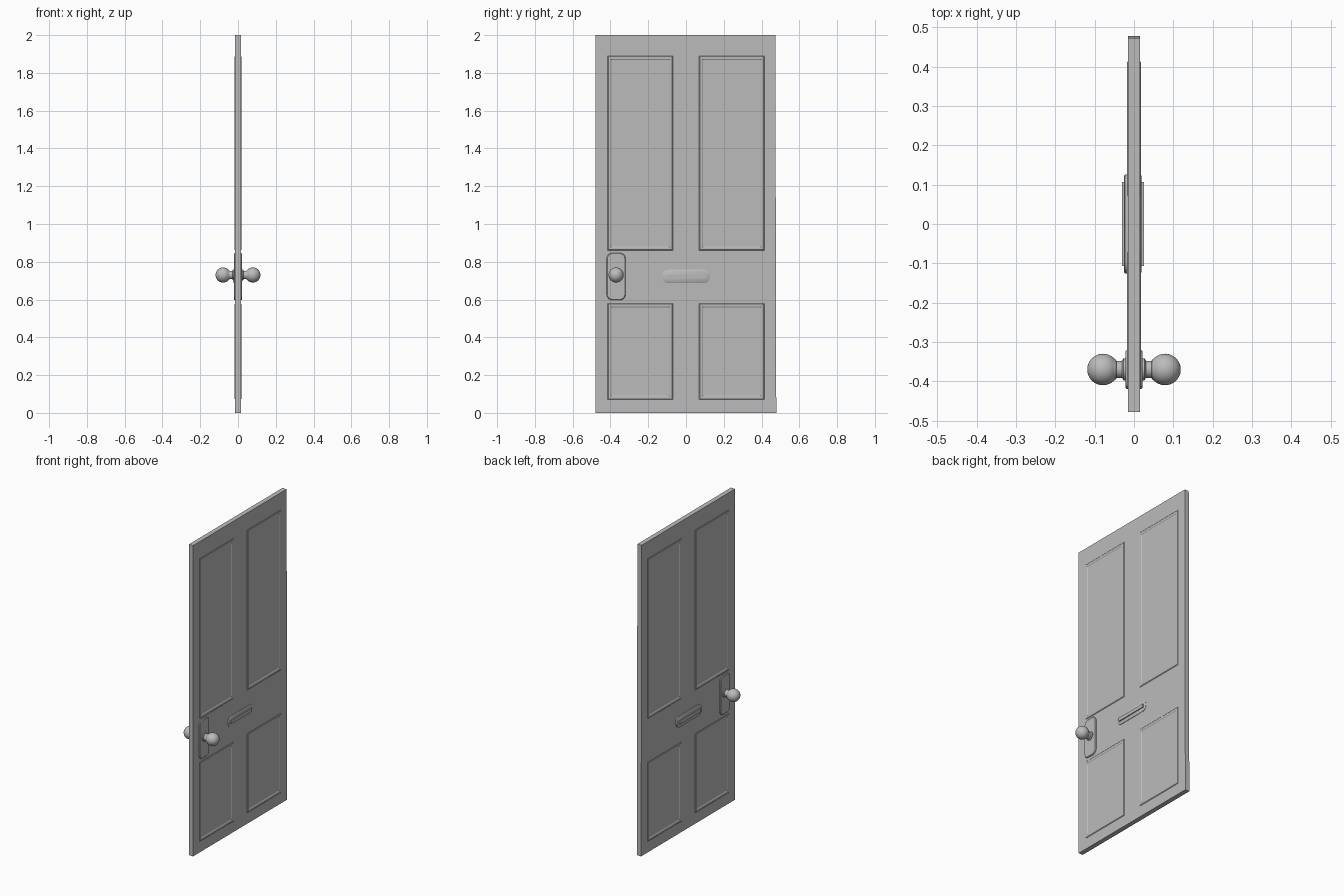
import bpy, bmesh, math

if "Cube" in bpy.data.objects:
    bpy.data.objects.remove(bpy.data.objects["Cube"], do_unlink=True)

grey = bpy.data.materials.new("plain grey")
grey.use_nodes = True
colour = (0.5, 0.5, 0.5, 1)
grey.diffuse_color = colour
grey.node_tree.nodes["Principled BSDF"].inputs["Base Color"].default_value = colour


def finish(name, bm, smooth=False):
    bmesh.ops.recalc_face_normals(bm, faces=bm.faces)
    mesh = bpy.data.meshes.new(name)
    bm.to_mesh(mesh)
    bm.free()
    obj = bpy.data.objects.new(name, mesh)
    bpy.context.collection.objects.link(obj)
    mesh.materials.append(grey)
    if smooth:
        bpy.ops.object.select_all(action='DESELECT')
        obj.select_set(True)
        bpy.context.view_layer.objects.active = obj
        bpy.ops.object.shade_smooth_by_angle(angle=math.radians(35))
    return obj


def outline(y, z, w, h, r, steps=6):
    """Rounded rectangle in the y-z plane; r = 0 gives plain corners."""
    pts = []
    for k, (sy, sz) in enumerate([(1, 1), (-1, 1), (-1, -1), (1, -1)]):
        for i in range(steps + 1 if r else 1):
            a = math.pi / 2 * (k + i / steps)
            pts.append((y + sy * (w / 2 - r) + r * math.cos(a),
                        z + sz * (h / 2 - r) + r * math.sin(a)))
    return pts


def loft(name, loops, cap_start=True, cap_end=True, smooth=False):
    """Skin a list of (x, outline) loops."""
    bm = bmesh.new()
    rings = [[bm.verts.new((x, y, z)) for y, z in pts] for x, pts in loops]
    for a, b in zip(rings, rings[1:]):
        for i in range(len(a)):
            j = (i + 1) % len(a)
            bm.faces.new((a[i], a[j], b[j], b[i]))
    if cap_start:
        bm.faces.new(rings[0])
    if cap_end:
        bm.faces.new(rings[-1])
    return finish(name, bm, smooth)


# Door leaf, a touch narrower at the top of the hinge edge
leaf = [(-0.478, 0), (0.478, 0), (0.473, 2), (-0.478, 2)]
T = 0.015
loft("door_leaf", [(-T, leaf), (T, leaf)])

KNOB_Y, KNOB_Z = -0.37, 0.73
for side, s in (("left", 1), ("right", -1)):
    # Raised moulding around each of the four panels
    for row, z0, z1 in (("upper", 0.86, 1.89), ("lower", 0.07, 0.58)):
        for edge, y in (("latch", -0.242), ("hinge", 0.242)):
            w, h, z = 0.345, z1 - z0, (z0 + z1) / 2
            steps = [(T, 0), (0.018, 0.004), (0.018, 0.016), (T, 0.021)]
            loops = [(s * x, outline(y, z, w - 2 * d, h - 2 * d, 0)) for x, d in steps]
            loft(f"{side}_{row}_{edge}_moulding", loops, False, False)

    # Lock plate with a softened rim
    plate = [(0.01, 0), (0.018, 0), (0.022, 0.004)]
    loft(f"{side}_lock_plate",
         [(s * x, outline(KNOB_Y, 0.722, 0.1 - 2 * d, 0.25 - 2 * d, 0.03 - d))
          for x, d in plate], smooth=True)

    # Letter slot surround and flap
    base = 0.019 if s > 0 else 0.025
    loft(f"{side}_letter_surround",
         [(s * x, outline(0, 0.723, 0.252 - 2 * d, 0.07 - 2 * d, 0.03 - d))
          for x, d in ((0.01, 0), (base - 0.002, 0), (base, 0.003))], smooth=True)
    flap = outline(0, 0.722, 0.214, 0.022, 0)
    loft(f"{side}_letter_flap", [(s * 0.01, flap), (s * (base + 0.006), flap)])

    # Turned knob: collar, neck and ball
    profile = [(0.02, 0.028), (0.027, 0.028), (0.03, 0.022), (0.045, 0.022), (0.046, 0.025)]
    profile += [(0.079 - 0.04 * math.cos(a), 0.04 * math.sin(a))
                for a in (math.radians(40 + 10 * i) for i in range(14))]
    profile.append((0.1189, 0.002))
    rings = []
    for x, r in profile:
        rings.append((s * x, [(KNOB_Y + r * math.cos(math.tau * i / 32),
                               KNOB_Z + r * math.sin(math.tau * i / 32)) for i in range(32)]))
    loft(f"{side}_knob", rings, smooth=True)
